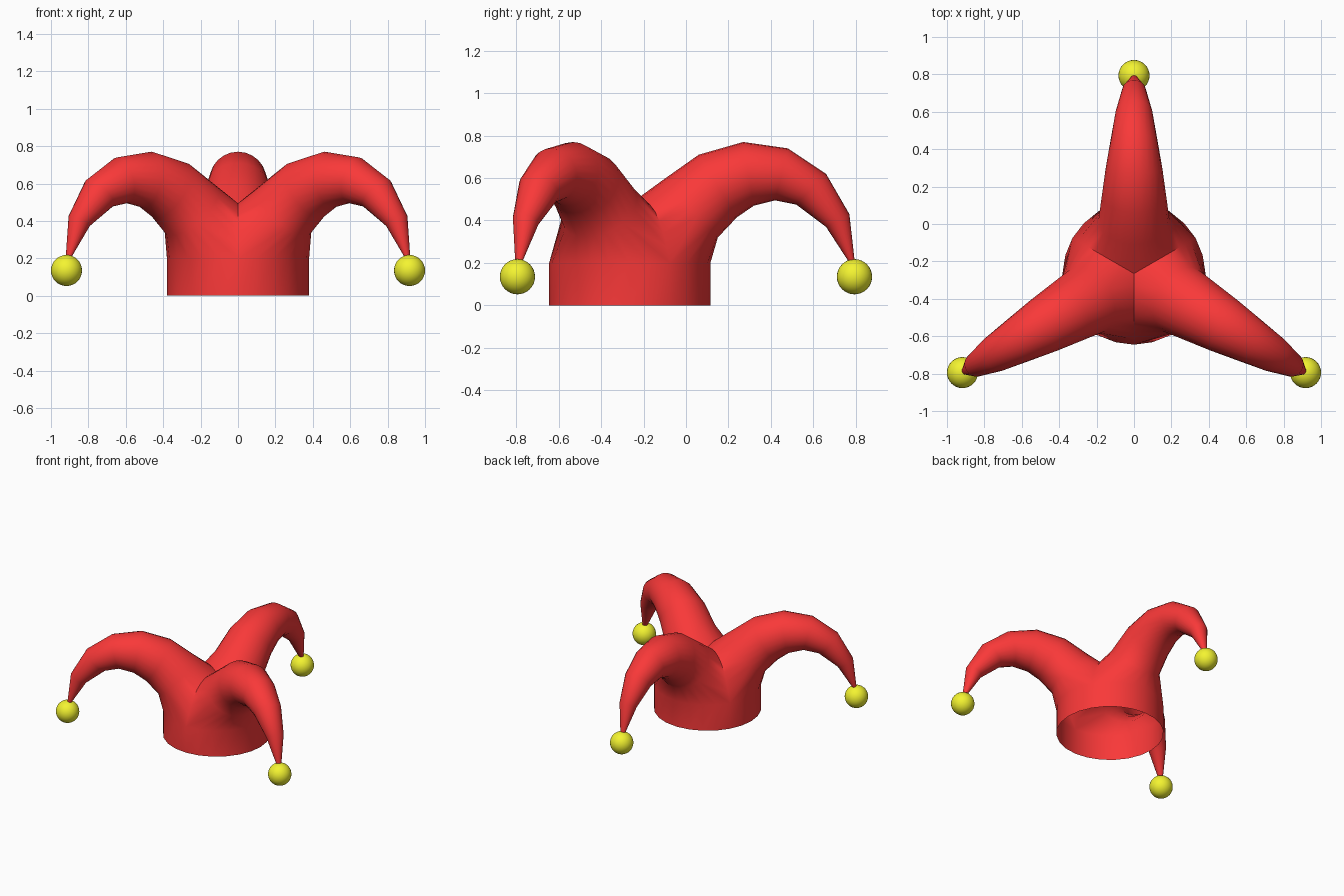
import bpy, bmesh, math
from mathutils import Matrix, Vector

if "Cube" in bpy.data.objects:
    bpy.data.objects.remove(bpy.data.objects["Cube"])

CY = -0.265      # y of the hat's axis
SEG = 24
HORN_ANGLES = [math.radians(a) for a in (90, 210, 330)]


def material(name, rgb):
    m = bpy.data.materials.new(name)
    m.diffuse_color = (*rgb, 1)
    m.use_nodes = True
    m.node_tree.nodes["Principled BSDF"].inputs["Base Color"].default_value = m.diffuse_color
    return m


red = material("red_felt", (0.95, 0.04, 0.04))
yellow = material("yellow_bell", (0.9, 0.9, 0.03))

# Horn sections: upper (r, z), lower (r, z), half width
SECTIONS = [
    ((-0.38, 0.0), (0.38, 0.0), 0.38),
    ((-0.38, 0.2), (0.38, 0.2), 0.38),
    ((0.155, 0.59), (0.415, 0.32), 0.19),
    ((0.325, 0.71), (0.505, 0.415), 0.172),
    ((0.535, 0.77), (0.585, 0.47), 0.152),
    ((0.745, 0.74), (0.685, 0.495), 0.125),
    ((0.925, 0.62), (0.785, 0.475), 0.10),
    ((1.035, 0.43), (0.925, 0.37), 0.063),
    ((1.062, 0.19), (1.042, 0.19), 0.014),
]


def shade(obj, angle):
    bpy.ops.object.select_all(action='DESELECT')
    obj.select_set(True)
    bpy.context.view_layer.objects.active = obj
    bpy.ops.object.shade_smooth_by_angle(angle=math.radians(angle))


# One third of the hat: band and horn lofted along +x
third = bmesh.new()
rings = []
for up, low, w in SECTIONS:
    u, l = Vector((up[0], 0, up[1])), Vector((low[0], 0, low[1]))
    c, d = (u + l) / 2, (l - u) / 2
    rings.append([third.verts.new(c + d * math.cos(t) + Vector((0, w * math.sin(t), 0)))
                  for t in (2 * math.pi * i / SEG for i in range(SEG))])
for a, b in zip(rings, rings[1:]):
    for i in range(SEG):
        j = (i + 1) % SEG
        third.faces.new((a[i], a[j], b[j], b[i]))
third.faces.new(rings[-1])

# Trim to a 120 degree wedge so neighbouring horns meet in a valley
for deg in (150, -150):
    n = Vector((math.cos(math.radians(deg)), math.sin(math.radians(deg)), 0))
    bmesh.ops.bisect_plane(third, geom=third.verts[:] + third.edges[:] + third.faces[:],
                           dist=1e-5, plane_co=(0, 0, 0), plane_no=n, clear_outer=True)
wedge = bpy.data.meshes.new("wedge")
third.to_mesh(wedge)
third.free()

# Hat: three wedges joined around the axis
hat = bmesh.new()
hat.from_mesh(wedge)
bmesh.ops.rotate(hat, verts=hat.verts[:], cent=(0, 0, 0),
                 matrix=Matrix.Rotation(HORN_ANGLES[0], 3, 'Z'))
source = hat.verts[:] + hat.edges[:] + hat.faces[:]
for k in (1, 2):
    copy = bmesh.ops.duplicate(hat, geom=source)["geom"]
    bmesh.ops.rotate(hat, verts=[g for g in copy if isinstance(g, bmesh.types.BMVert)],
                     cent=(0, 0, 0), matrix=Matrix.Rotation(k * math.tau / 3, 3, 'Z'))
bmesh.ops.remove_doubles(hat, verts=hat.verts[:], dist=1e-4)
bmesh.ops.recalc_face_normals(hat, faces=hat.faces[:])
if sum(f.normal.dot(f.calc_center_median()) for f in hat.faces
       if f.calc_center_median().z < 0.15) < 0:
    bmesh.ops.reverse_faces(hat, faces=hat.faces[:])
mesh = bpy.data.meshes.new("hat")
hat.to_mesh(mesh)
hat.free()
bpy.data.meshes.remove(wedge)
mesh.materials.append(red)
hat_obj = bpy.data.objects.new("hat", mesh)
hat_obj.location.y = CY
bpy.context.collection.objects.link(hat_obj)
shade(hat_obj, 50)

# Bells on the horn tips
for name, a in zip(("bell_back", "bell_left", "bell_right"), HORN_ANGLES):
    bpy.ops.mesh.primitive_uv_sphere_add(
        segments=32, ring_count=16, radius=0.083,
        location=(1.059 * math.cos(a), CY + 1.059 * math.sin(a), 0.135))
    bell = bpy.context.object
    bell.name = name
    bell.data.materials.append(yellow)
    shade(bell, 50)
